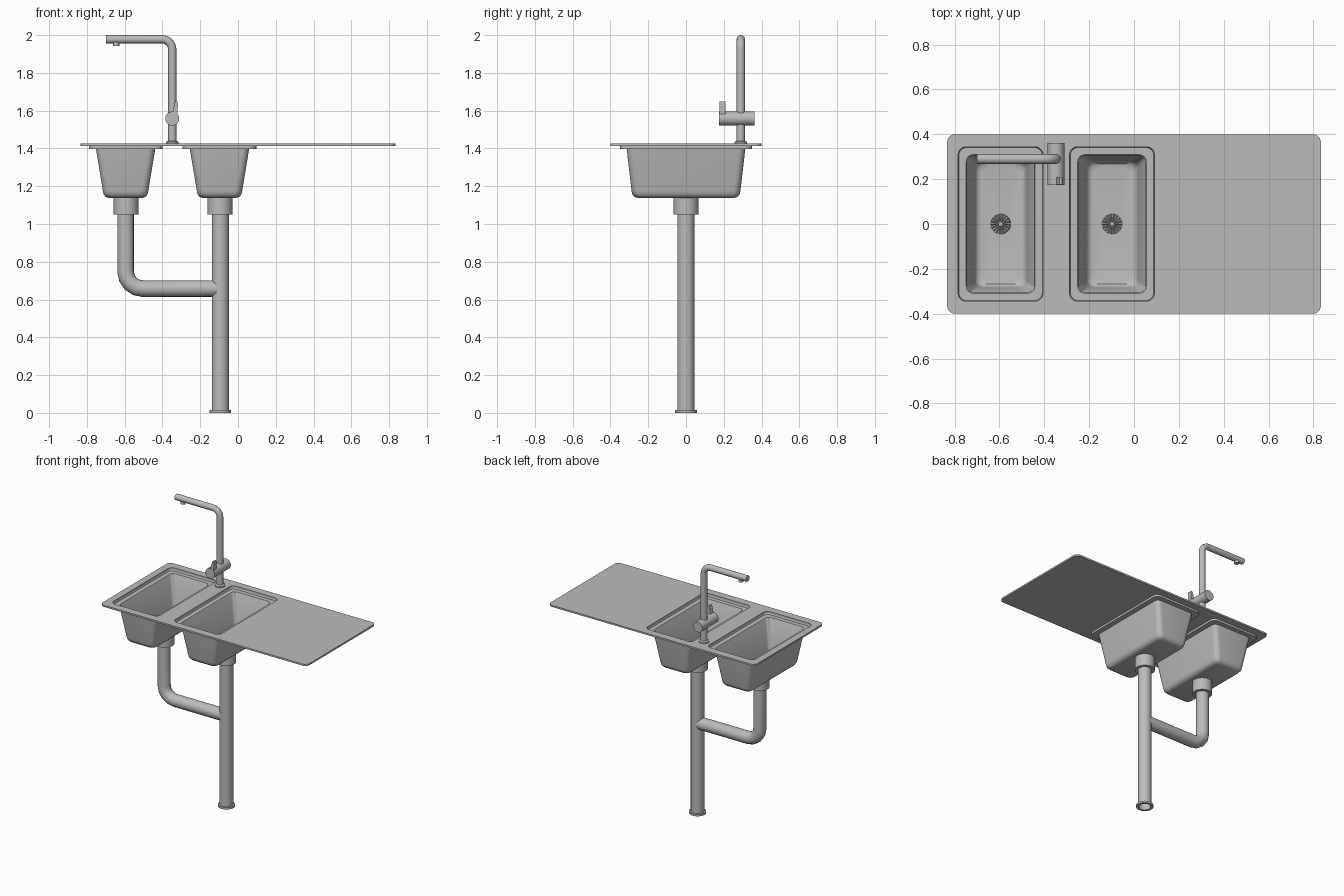
import bpy, bmesh, math
from mathutils import Vector, Matrix

old = bpy.data.objects.get("Cube")
if old:
    bpy.data.objects.remove(old)

steel = bpy.data.materials.new("brushed_steel")
steel.use_nodes = True
GREY = (0.5, 0.5, 0.5, 1)
steel.diffuse_color = GREY
steel.node_tree.nodes["Principled BSDF"].inputs["Base Color"].default_value = GREY


def finish(obj, angle=35):
    """Assign the material and smooth everything but the sharp edges."""
    obj.data.materials.clear()
    obj.data.materials.append(steel)
    bpy.ops.object.select_all(action='DESELECT')
    obj.select_set(True)
    bpy.context.view_layer.objects.active = obj
    bpy.ops.object.shade_smooth_by_angle(angle=math.radians(angle))
    return obj


def mesh_object(name, bm, angle=35):
    bmesh.ops.recalc_face_normals(bm, faces=bm.faces)
    mesh = bpy.data.meshes.new(name)
    bm.to_mesh(mesh)
    bm.free()
    obj = bpy.data.objects.new(name, mesh)
    bpy.context.collection.objects.link(obj)
    return finish(obj, angle)


def round_rect(cx, cy, hx, hy, r, z, n=6):
    """Points of a rounded rectangle, n + 1 per corner."""
    pts = []
    for k, (sx, sy) in enumerate([(1, 1), (-1, 1), (-1, -1), (1, -1)]):
        for i in range(n + 1):
            a = math.pi / 2 * (k + i / n)
            pts.append(Vector((cx + sx * (hx - r) + r * math.cos(a),
                               cy + sy * (hy - r) + r * math.sin(a), z)))
    return pts


def loft(bm, rings, closed=False):
    """Skin a list of point rings with quads."""
    loops = [[bm.verts.new(p) for p in ring] for ring in rings]
    pairs = list(zip(loops, loops[1:]))
    if closed:
        pairs.append((loops[-1], loops[0]))
    for a, b in pairs:
        for i in range(len(a)):
            j = (i + 1) % len(a)
            bm.faces.new((a[i], a[j], b[j], b[i]))
    return loops


def lathe(name, profile, place, closed=False, sides=32):
    """Revolve (radius, height) points about local z, then place."""
    bm = bmesh.new()
    turn = [math.tau * i / sides for i in range(sides)]
    loops = loft(bm, [[place @ Vector((r * math.cos(a), r * math.sin(a), h))
                       for a in turn] for r, h in profile], closed)
    if not closed:
        bm.faces.new(loops[0])
        bm.faces.new(loops[-1])
    return mesh_object(name, bm)


def at(x, y, z=0):
    return Matrix.Translation((x, y, z))


def bent_pipe(name, start, corner, end, bend, radius, steps):
    """Round pipe through one rounded right-angle corner."""
    start, corner, end = map(Vector, (start, corner, end))
    u, v = (start - corner).normalized(), (end - corner).normalized()
    hub = corner + bend * (u + v)
    path = [start]
    for i in range(steps + 1):
        a = math.pi / 2 * i / steps
        path.append(hub - bend * (v * math.cos(a) + u * math.sin(a)))
    path.append(end)
    curve = bpy.data.curves.new(name, 'CURVE')
    curve.dimensions = '3D'
    curve.bevel_depth = radius
    curve.bevel_resolution = 6
    curve.use_fill_caps = True
    spline = curve.splines.new('POLY')
    spline.points.add(len(path) - 1)
    for p, co in zip(spline.points, path):
        p.co = (*co, 1)
    obj = bpy.data.objects.new(name, curve)
    bpy.context.collection.objects.link(obj)
    bpy.ops.object.select_all(action='DESELECT')
    obj.select_set(True)
    bpy.context.view_layer.objects.active = obj
    bpy.ops.object.convert(target='MESH')
    return finish(bpy.context.object)


TOP, UNDER = 1.425, 1.413
BASINS = {"left_side": -0.098, "right_side": -0.595}
RIM = (0.189, 0.344)

# Worktop plate with two openings
bm = bmesh.new()
outlines = [round_rect(0, 0, 0.833, 0.4, 0.035, TOP)]
outlines += [round_rect(x, 0, *RIM, 0.035, TOP) for x in BASINS.values()]
for outline in outlines:
    vs = [bm.verts.new(p) for p in outline]
    for a, b in zip(vs, vs[1:] + vs[:1]):
        bm.edges.new((a, b))
bmesh.ops.triangle_fill(bm, edges=bm.edges[:], use_beauty=True, normal=(0, 0, 1))
bmesh.ops.dissolve_limit(bm, angle_limit=0.01, verts=bm.verts[:], edges=bm.edges[:])
ext = bmesh.ops.extrude_face_region(bm, geom=bm.faces[:], use_keep_orig=True)
moved = [g for g in ext["geom"] if isinstance(g, bmesh.types.BMVert)]
bmesh.ops.translate(bm, verts=moved, vec=(0, 0, UNDER - TOP))
mesh_object("worktop_plate", bm)

# Basins: half width, half depth, corner radius, height, inside then outside
SHELL = [(0.045, 0.045, 0.045, 1.145), (0.085, 0.25, 0.03, 1.147),
         (0.1, 0.268, 0.035, 1.15), (0.111, 0.279, 0.035, 1.162),
         (0.115, 0.283, 0.035, 1.178), (0.15, 0.306, 0.03, 1.4),
         (0.153, 0.309, 0.03, 1.404), (0.186, 0.341, 0.035, 1.404),
         (*RIM, 0.035, UNDER), (0.195, 0.35, 0.04, UNDER),
         (0.195, 0.35, 0.04, 1.398), (0.157, 0.314, 0.033, 1.398),
         (0.12, 0.288, 0.038, 1.174), (0.116, 0.284, 0.038, 1.157),
         (0.105, 0.272, 0.035, 1.143), (0.088, 0.252, 0.03, 1.138),
         (0.045, 0.045, 0.045, 1.138)]

for side, x in BASINS.items():
    bm = bmesh.new()
    loft(bm, [round_rect(x, 0, hx, hy, r, z) for hx, hy, r, z in SHELL], closed=True)
    mesh_object(side + "_basin", bm)

    # Fluted strainer in the basin floor
    bm = bmesh.new()
    turn = [math.tau * i / 36 for i in range(36)]
    loops = loft(bm, [[Vector((x + r * math.cos(a), r * math.sin(a),
                               1.146 - drop * (i % 2))) for i, a in enumerate(turn)]
                      for r, drop in ((0.044, 0.008), (0.012, 0.004), (0.01, 0))])
    bm.faces.new(loops[-1])
    bm.faces.new(loops[0])
    mesh_object(side + "_strainer", bm, 10)

    # Collar below the basin
    lathe(side + "_drain_collar", [(0.044, 1.05), (0.066, 1.05), (0.066, 1.139),
                                   (0.044, 1.139)], at(x + 0.003, 0), closed=True)

# Main waste pipe, open at the foot, with its flange
MAIN = -0.093
lathe("main_waste_pipe", [(0.04, 0), (0.045, 0), (0.045, 1.07), (0.04, 1.07)],
      at(MAIN, 0), closed=True)
lathe("floor_flange", [(0.041, 0), (0.057, 0), (0.057, 0.014), (0.041, 0.014)],
      at(MAIN, 0), closed=True)

# Branch pipe from the other basin
bent_pipe("branch_waste_pipe", (-0.595, 0, 1.07), (-0.595, 0, 0.658),
          (MAIN, 0, 0.658), 0.09, 0.044, 4)

# Tap
TX, TY = -0.348, 0.29
lathe("tap_base", [(0.034, TOP - 0.005), (0.034, 1.434), (0.024, 1.44)], at(TX, TY))
bent_pipe("tap_spout", (TX, TY, 1.42), (TX, TY, 1.978), (-0.7, TY, 1.978),
          0.055, 0.022, 8)
lathe("tap_nozzle", [(0.017, 1.943), (0.017, 1.975)], at(-0.645, TY))
lathe("tap_valve", [(0.037, 0.175), (0.037, 0.362)],
      at(TX, 0, 1.558) @ Matrix.Rotation(-math.pi / 2, 4, 'X'))

# Lever, tapering and leaning slightly sideways
bm = bmesh.new()
corners = [(-1, -1), (1, -1), (1, 1), (-1, 1)]
loops = loft(bm, [[Vector((cx + w * sx, 0.193 + 0.016 * sy, z)) for sx, sy in corners]
                  for cx, w, z in ((-0.336, 0.014, 1.575), (-0.328, 0.01, 1.63),
                                   (-0.326, 0.006, 1.648))])
bm.faces.new(loops[0])
bm.faces.new(loops[-1])
mesh_object("tap_lever", bm)
